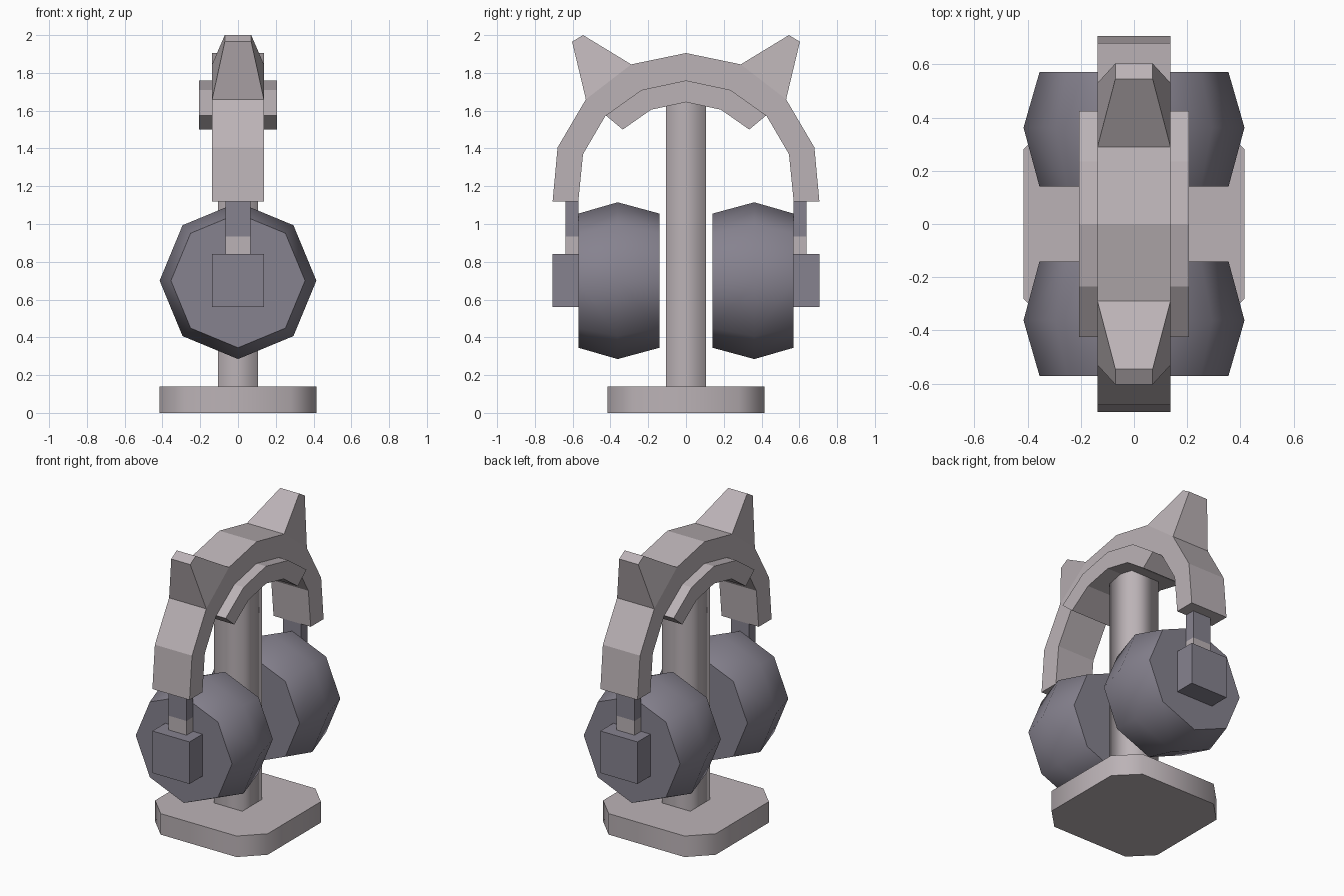
import bpy, bmesh, math
from mathutils import Matrix, Vector

if "Cube" in bpy.data.objects:
    bpy.data.objects.remove(bpy.data.objects["Cube"], do_unlink=True)


def material(name, rgb):
    m = bpy.data.materials.new(name)
    m.use_nodes = True
    m.diffuse_color = (*rgb, 1)
    m.node_tree.nodes["Principled BSDF"].inputs["Base Color"].default_value = (*rgb, 1)
    return m


LIGHT = material("warm light grey", (0.50, 0.45, 0.47))
DARK = material("slate grey", (0.24, 0.225, 0.275))


def finish(bm, name, mat, angle=None):
    bmesh.ops.recalc_face_normals(bm, faces=bm.faces)
    mesh = bpy.data.meshes.new(name)
    bm.to_mesh(mesh)
    bm.free()
    mesh.materials.append(mat)
    ob = bpy.data.objects.new(name, mesh)
    bpy.context.collection.objects.link(ob)
    if angle:
        bpy.ops.object.select_all(action='DESELECT')
        ob.select_set(True)
        bpy.context.view_layer.objects.active = ob
        bpy.ops.object.shade_smooth_by_angle(angle=math.radians(angle))
    return ob


def box(name, mat, lo, hi):
    bm = bmesh.new()
    lo, hi = Vector(lo), Vector(hi)
    bmesh.ops.create_cube(bm, size=1, matrix=Matrix.Translation((lo + hi) / 2)
                          @ Matrix.Diagonal((*(hi - lo), 1)))
    return finish(bm, name, mat)


def loft(bm, rings, caps=True):
    """Skin a series of equal rings of points."""
    loops = [[bm.verts.new(p) for p in r] for r in rings]
    n = len(loops[0])
    for a, b in zip(loops, loops[1:]):
        for i in range(n):
            bm.faces.new((a[i], a[(i + 1) % n], b[(i + 1) % n], b[i]))
    if caps:
        bm.faces.new(loops[0])
        bm.faces.new(loops[-1])


def arch(name, half_width, stations):
    """Strip along (outer, inner) point pairs, mirrored to both sides."""
    w = half_width
    full = [((-a, b), (-c, d)) for (a, b), (c, d) in stations[:0:-1]] + stations
    bm = bmesh.new()
    loft(bm, [[(-w, *o), (w, *o), (w, *i), (-w, *i)] for o, i in full])
    return finish(bm, name, LIGHT, 20)


# Stand: base with cut corners, square post with softly shaded sides
B, C, H = 0.415, 0.28, 0.14
outline = [(B, -C), (B, C), (C, B), (-C, B), (-B, C), (-B, -C), (-C, -B), (C, -B)]
bm = bmesh.new()
loft(bm, [[(x, y, z) for x, y in outline] for z in (0, H)])
finish(bm, "stand_base", LIGHT, 50)

P = 0.105
bm = bmesh.new()
loft(bm, [[(-P, -P, z), (P, -P, z), (P, P, z), (-P, P, z)] for z in (H, 1.66)], caps=False)
finish(bm, "stand_post", LIGHT, 100)

# Headband and the wider cushion beneath it
W = 0.137
arch("headband", W, [((0, 1.905), (0, 1.76)), ((0.29, 1.845), (0.235, 1.71)),
                     ((0.53, 1.66), (0.425, 1.575)), ((0.68, 1.405), (0.545, 1.37)),
                     ((0.706, 1.12), (0.57, 1.12))])
arch("headband_cushion", 0.207, [((0, 1.76), (0, 1.645)), ((0.235, 1.71), (0.185, 1.605)),
                                 ((0.425, 1.575), (0.335, 1.50))])

for side, s in (("front", -1), ("back", 1)):
    # Pointed ear, tapering up from the headband
    bm = bmesh.new()
    loft(bm, [[(-w, s * a, b), (w, s * a, b), (w, s * c, d), (-w, s * c, d)]
              for w, (a, b), (c, d) in ((W, (0.29, 1.845), (0.53, 1.66)),
                                        (0.07, (0.545, 2.0), (0.603, 1.965)))])
    finish(bm, side + "_ear", LIGHT)

    # Eight-sided ear cup, widest in the middle
    bm = bmesh.new()
    loft(bm, [[(r * math.cos(k * math.pi / 4), s * y, 0.70 + r * math.sin(k * math.pi / 4))
               for k in range(8)] for y, r in ((0.14, 0.355), (0.362, 0.415), (0.57, 0.355))])
    finish(bm, side + "_ear_cup", DARK, 50)

    # Hinge block and two-tone slider
    for name, mat, w, y, z0, z1 in (("hinge_block", DARK, W, 0.706, 0.56, 0.84),
                                    ("slider_lower", LIGHT, 0.067, 0.637, 0.84, 0.935),
                                    ("slider_upper", DARK, 0.067, 0.637, 0.935, 1.13)):
        ys = sorted((s * 0.57, s * y))
        box(side + "_" + name, mat, (-w, ys[0], z0), (w, ys[1], z1))
